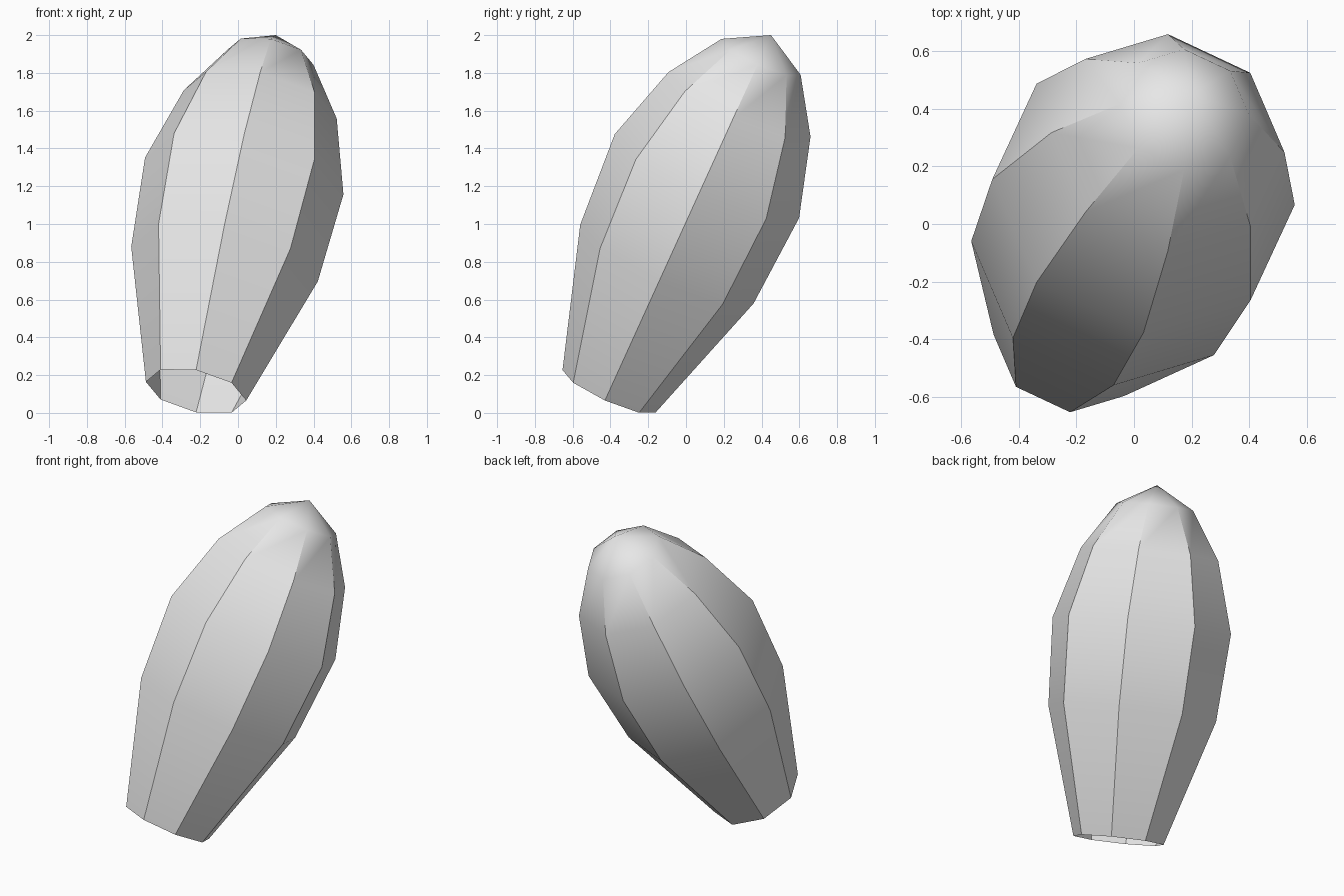
import bpy, bmesh
from math import cos, sin, pi, radians
from mathutils import Vector

cube = bpy.data.objects.get("Cube")
if cube:
    bpy.data.objects.remove(cube, do_unlink=True)

SIDES = 8
base = Vector((-0.222, -0.407, 0.115))    # centre of the open mouth
tip = Vector((0.2, 0.45, 2.0))
# (distance along the axis, radius) of each ring
PROFILE = [(0, 0.271), (0.754, 0.504), (1.277, 0.536), (1.702, 0.413), (1.984, 0.23)]

# Tilted frame: one ridge lies in the plane of symmetry across x
axis = (tip - base).normalized()
u = axis.cross(Vector((1, 0, 0))).normalized()
if u.y > 0:
    u.negate()
v = axis.cross(u)

# Plain grey material
grey = bpy.data.materials.new("plain_grey")
grey.use_nodes = True
colour = (0.8, 0.8, 0.8, 1)
grey.diffuse_color = colour
for node in grey.node_tree.nodes:
    if node.type == 'BSDF_PRINCIPLED':
        node.inputs["Base Color"].default_value = colour

# Eight-sided shell, open at the mouth and closed to a point at the tip
bm = bmesh.new()
rings = []
for t, r in PROFILE:
    angles = [2 * pi * i / SIDES for i in range(SIDES)]
    rings.append([bm.verts.new(base + axis * t + (u * cos(a) + v * sin(a)) * r)
                  for a in angles])
pole = bm.verts.new(tip)
for i in range(SIDES):
    j = (i + 1) % SIDES
    for low, high in zip(rings, rings[1:]):
        bm.faces.new((low[i], low[j], high[j], high[i]))
    bm.faces.new((rings[-1][i], rings[-1][j], pole))

mesh = bpy.data.meshes.new("pod_shell")
bm.to_mesh(mesh)
bm.free()
mesh.materials.append(grey)
shell = bpy.data.objects.new("pod_shell", mesh)
bpy.context.collection.objects.link(shell)

# Smooth along the length, sharp along the ridges
bpy.ops.object.select_all(action='DESELECT')
shell.select_set(True)
bpy.context.view_layer.objects.active = shell
bpy.ops.object.shade_smooth_by_angle(angle=radians(32))
